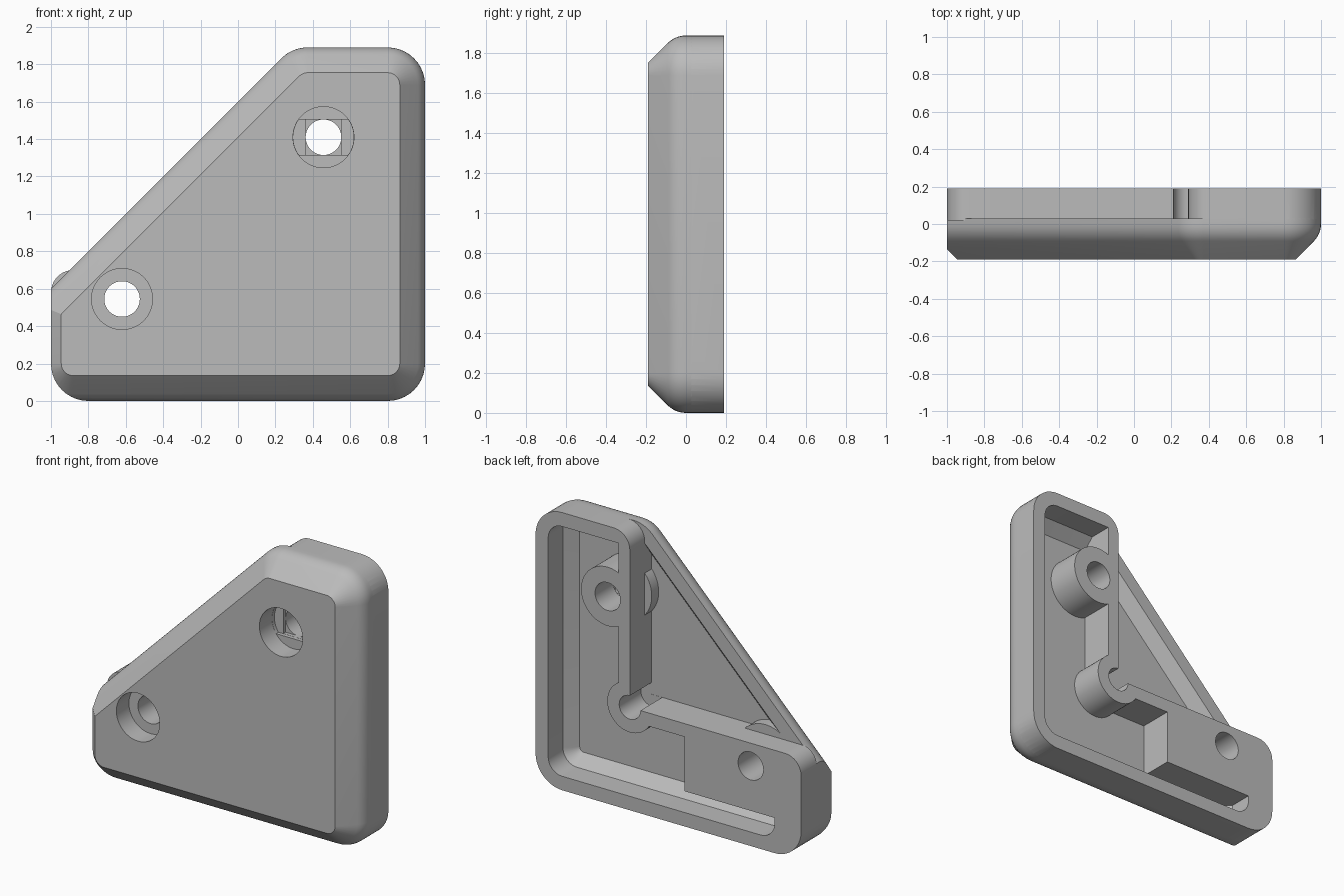
import bpy, bmesh, math
from mathutils import Vector, Matrix

if "Cube" in bpy.data.objects:
    bpy.data.objects.remove(bpy.data.objects["Cube"])

FRONT, BACK, STEP, FLOOR = -0.19, 0.19, 0.03, -0.045
FAR = 0.3


def outline(corners, inset=0.0, steps=10):
    """Inset polygon in x/z with every corner rounded; corners are (x, z, radius)."""
    pts, n = [], len(corners)
    for i, (x, z, radius) in enumerate(corners):
        p = Vector((x, z))
        u = (p - Vector(corners[i - 1][:2])).normalized()
        v = (Vector(corners[(i + 1) % n][:2]) - p).normalized()
        turn = math.atan2(u.x * v.y - u.y * v.x, u.dot(v))
        n1, n2 = Vector((-u.y, u.x)), Vector((-v.y, v.x))
        miter = (n1 + n2) / (1 + n1.dot(n2))
        r = math.copysign(max(radius - inset, 0.002), turn)
        centre = p + miter * (inset + r)
        for k in range(steps + 1):
            pts.append(centre - r * (Matrix.Rotation(turn * k / steps, 2) @ n1))
    return pts


def loft(name, rings):
    """Solid through matching x/z outlines at given depths."""
    bm = bmesh.new()
    loops = [[bm.verts.new((p[0], y, p[1])) for p in pts] for y, pts in rings]
    for a, b in zip(loops, loops[1:]):
        for i in range(len(a)):
            j = (i + 1) % len(a)
            bm.faces.new((a[i], a[j], b[j], b[i]))
    bm.faces.new(loops[0])
    bm.faces.new(loops[-1])
    bmesh.ops.recalc_face_normals(bm, faces=bm.faces)
    mesh = bpy.data.meshes.new(name)
    bm.to_mesh(mesh)
    bm.free()
    obj = bpy.data.objects.new(name, mesh)
    bpy.context.collection.objects.link(obj)
    return obj


def prism(name, pts, y0=-FAR, y1=FAR):
    return loft(name, [(y0, pts), (y1, pts)])


def block(name, x0, x1, z0, z1, y0=-FAR, y1=FAR):
    return prism(name, [(x0, z0), (x1, z0), (x1, z1), (x0, z1)], y0, y1)


def disc(name, centre, r, y0=-FAR, y1=FAR, sides=64):
    ang = [2 * math.pi * (i + 0.5) / sides for i in range(sides)]
    return prism(name, [(centre[0] + r * math.cos(a), centre[1] + r * math.sin(a))
                        for a in ang], y0, y1)


def combine(target, operation, *tools):
    """Apply booleans and discard the tools."""
    bpy.context.view_layer.objects.active = target
    for tool in tools:
        mod = target.modifiers.new("combine", 'BOOLEAN')
        mod.operation, mod.solver, mod.object = operation, 'EXACT', tool
        bpy.ops.object.modifier_apply(modifier=mod.name)
        bpy.data.objects.remove(tool)
    return target


def plate_corners(left, r_low):
    """Cover outline with a 45 degree diagonal and a chosen left edge."""
    return [(left, 0, r_low), (1, 0, 0.2), (1, 1.89, 0.2),
            (0.29, 1.89, 0.2), (left, left + 1.6, 0.01)]


def cavity(name, corners):
    """Shell interior with a sloped edge round its floor."""
    return loft(name, [(FAR, outline(corners, 0.095)), (STEP, outline(corners, 0.095)),
                       (FLOOR, outline(corners, 0.168))])


upper_hole, lower_hole, relief = (0.457, 1.41), (-0.62, 0.545), (0.29, 0.7)

# Front plate with a rolled, chamfered rim, cropped at the left end
corners = plate_corners(-1.08, 0.2)
rim = [(STEP, 0.0)]
for k in range(7):
    a = math.radians(45) * k / 6
    rim.append((-0.13 * math.sin(a), 0.13 * (1 - math.cos(a))))
rim.append((FRONT, 0.135))
cover = loft("corner_cover", [(y, outline(corners, d)) for y, d in rim])
crop = [(-1, 0, 0.2), (1.2, 0, 0.01), (1.2, 2.1, 0.01), (-1, 2.1, 0.01)]
combine(cover, 'INTERSECT', prism("crop", outline(crop)))

# L-shaped rear frame
frame = [(-1, 0, 0.2), (1, 0, 0.2), (1, 1.89, 0.2),
         (0.29, 1.89, 0.12), (0.29, 0.7, 0.01), (-1, 0.7, 0.12)]
combine(cover, 'UNION', prism("rear_frame", outline(frame), 0.02, BACK))

# Hollow inside the frame, leaving inner walls, solid block and bosses
hollow = cavity("frame_hollow", plate_corners(-0.895, 0.2))
combine(hollow, 'DIFFERENCE',
        block("inner_walls", -2, 0.375, 0.61, 3),
        block("solid_block", -2, -0.12, 0.24, 3),
        disc("upper_boss", upper_hole, 0.2),
        disc("relief_boss", relief, 0.17))

# Triangular recess behind the diagonal, leaving round pads behind the screw seats
recess = cavity("triangle_recess", corners)
combine(recess, 'INTERSECT', block("recess_limit", -2, 0.29, 0.7, 3))
combine(recess, 'DIFFERENCE',
        disc("upper_pad", upper_hole, 0.22, -FAR, STEP),
        disc("lower_pad", lower_hole, 0.22, -FAR, STEP))
combine(cover, 'DIFFERENCE', hollow, recess,
        disc("corner_relief", relief, 0.08, FLOOR + 0.001, FAR))

# Screw holes with counterbored seats
for spot in (upper_hole, lower_hole):
    combine(cover, 'DIFFERENCE',
            disc("seat", spot, 0.163, -FAR, -0.055),
            disc("screw_hole", spot, 0.095))

# Stepped slot and square at the bottom of the upper seat
x, z = upper_hole
slot = block("slot", x - 0.2, x + 0.2, z - 0.095, z + 0.095, -0.1, -0.03)
combine(slot, 'INTERSECT', disc("slot_limit", upper_hole, 0.162))
combine(cover, 'DIFFERENCE', slot,
        block("square", x - 0.094, x + 0.094, z - 0.094, z + 0.094, -0.1, -0.005))

# Plain grey finish
grey = bpy.data.materials.new("plain_grey")
grey.use_nodes = True
colour = (0.5, 0.5, 0.5, 1)
grey.diffuse_color = colour
grey.node_tree.nodes["Principled BSDF"].inputs["Base Color"].default_value = colour
cover.data.materials.clear()
cover.data.materials.append(grey)

bpy.ops.object.select_all(action='DESELECT')
cover.select_set(True)
bpy.context.view_layer.objects.active = cover
bpy.ops.object.shade_smooth_by_angle(angle=math.radians(30))
